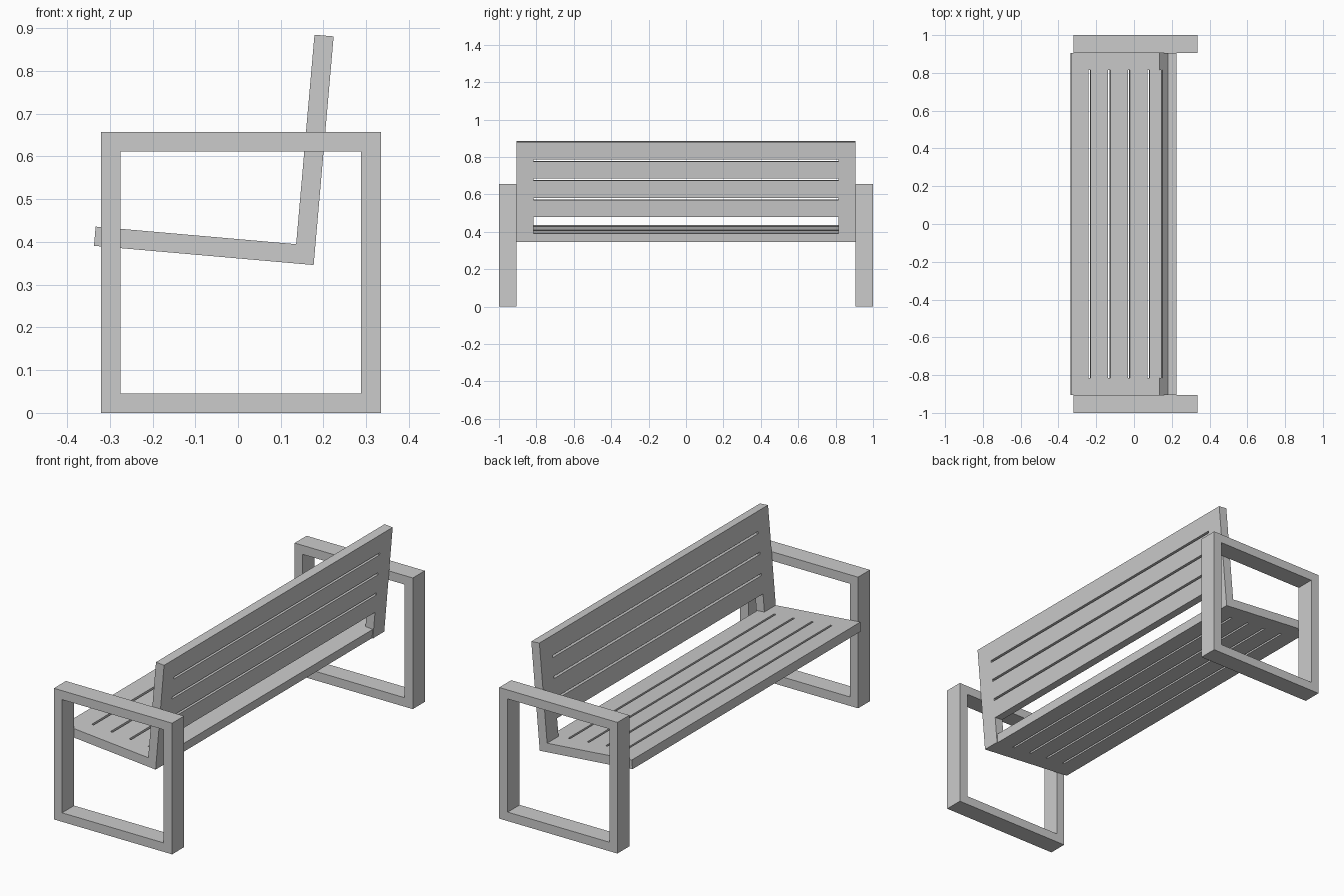
import bpy, bmesh, math
from mathutils import Vector, Matrix

if "Cube" in bpy.data.objects:
    bpy.data.objects.remove(bpy.data.objects["Cube"])


def panel(name, us, vs, holes, to_3d, thickness):
    """Grid of cells in a plane, skipping the (i, j) cells in holes, extruded by a vector."""
    bm = bmesh.new()
    grid = [[bm.verts.new(to_3d(u, v)) for v in vs] for u in us]
    for i in range(len(us) - 1):
        for j in range(len(vs) - 1):
            if (i, j) not in holes:
                bm.faces.new((grid[i][j], grid[i + 1][j], grid[i + 1][j + 1], grid[i][j + 1]))
    result = bmesh.ops.extrude_face_region(bm, geom=bm.faces[:])
    moved = [g for g in result["geom"] if isinstance(g, bmesh.types.BMVert)]
    bmesh.ops.translate(bm, verts=moved, vec=Vector(thickness))
    loose = [v for v in bm.verts if not v.link_faces]
    bmesh.ops.delete(bm, geom=loose, context='VERTS')
    bmesh.ops.recalc_face_normals(bm, faces=bm.faces[:])
    mesh = bpy.data.meshes.new(name)
    bm.to_mesh(mesh)
    bm.free()
    obj = bpy.data.objects.new(name, mesh)
    bpy.context.collection.objects.link(obj)
    return obj


T = 0.045            # board thickness
SLOT = 0.011         # gap between slats
YS = [-0.905, -0.815, 0.815, 0.905]

# Seat and back are square to each other and tilted about the rear bottom edge
tilt = Matrix.Translation((0.177, 0, 0.346)) @ Matrix.Rotation(math.radians(5.0), 4, 'Y')

# Seat: five slats joined by end boards
xs = [-0.516]
for c in (-0.417, -0.313, -0.209, -0.104):
    xs += [c - SLOT / 2, c + SLOT / 2]
xs += [-0.005, 0]
seat = panel("seat", xs, YS, {(i, 1) for i in (1, 3, 5, 7, 9)},
             lambda u, v: (u, v, 0), (0, 0, T))
seat.matrix_world = tilt

# Backrest: four slats between end posts, open below the lowest slat
zs = [T, 0.134]
for c in (0.230, 0.334, 0.436):
    zs += [c - SLOT / 2, c + SLOT / 2]
zs += [0.537]
back = panel("backrest", zs, YS, {(i, 1) for i in (0, 2, 4, 6)},
             lambda u, v: (-T, v, u), (T, 0, 0))
back.matrix_world = tilt

# Square side frames serving as legs and armrests
for side, y in (("left", -1.0), ("right", 0.905)):
    panel(side + "_frame", [-0.32, -0.275, 0.288, 0.335], [0, 0.045, 0.612, 0.657],
          {(1, 1)}, lambda u, v: (u, y, v), (0, 0.095, 0))
